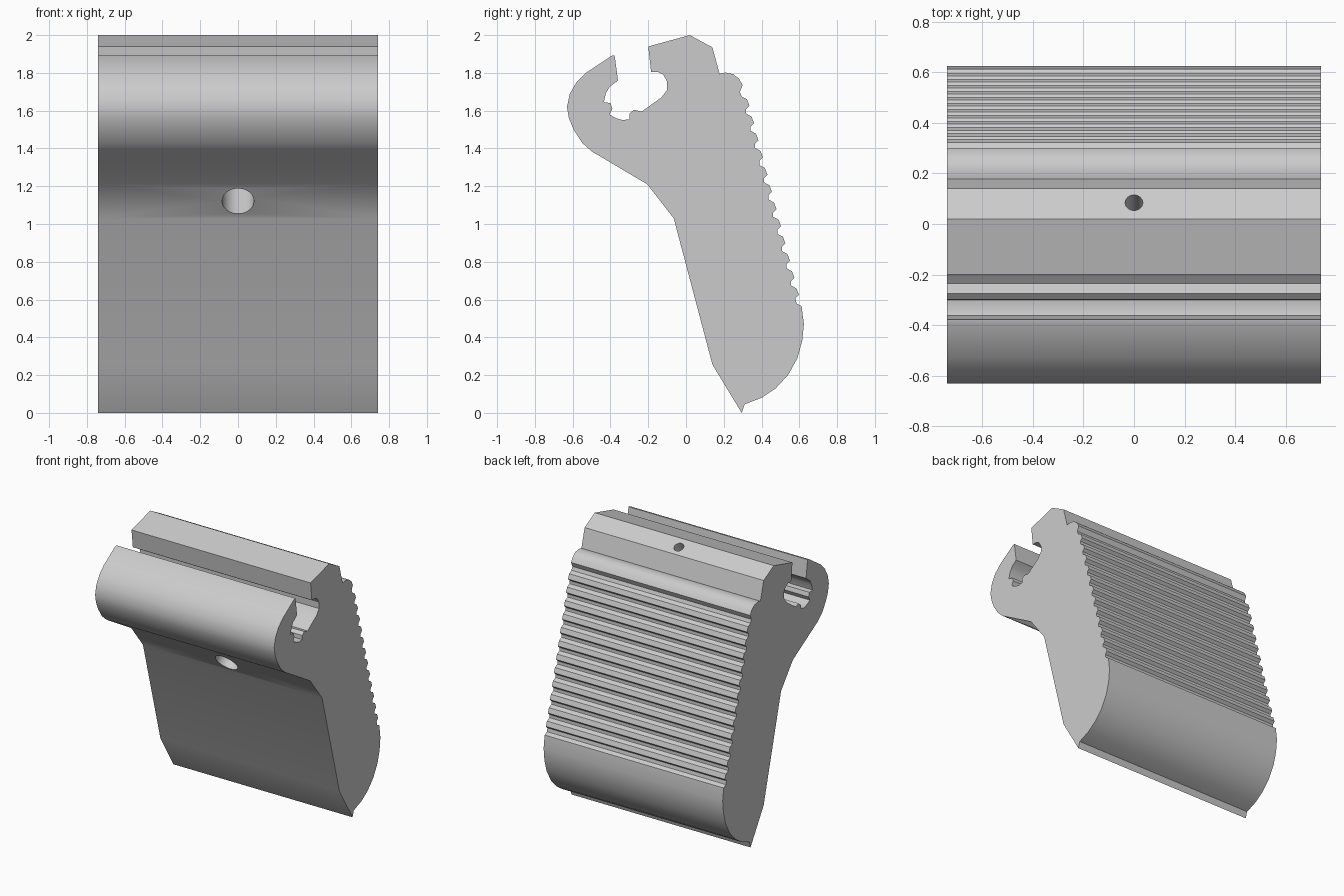
import bpy, bmesh
from mathutils import Vector

cube = bpy.data.objects.get("Cube")
if cube:
    bpy.data.objects.remove(cube, do_unlink=True)

HALF_WIDTH = 0.74

# Single grey material
grey = bpy.data.materials.new("plain grey")
grey.use_nodes = True
grey.diffuse_color = (0.6, 0.6, 0.6, 1)
grey.node_tree.nodes["Principled BSDF"].inputs["Base Color"].default_value = (0.6, 0.6, 0.6, 1)


def make_object(name, bm):
    bmesh.ops.recalc_face_normals(bm, faces=bm.faces)
    mesh = bpy.data.meshes.new(name)
    bm.to_mesh(mesh)
    bm.free()
    mesh.materials.append(grey)
    obj = bpy.data.objects.new(name, mesh)
    bpy.context.collection.objects.link(obj)
    return obj


def drill(name, centre, direction, radius, depth):
    """Cylindrical cutter entering at centre along direction."""
    d = Vector(direction).normalized()
    bm = bmesh.new()
    bmesh.ops.create_cone(bm, cap_ends=True, segments=24, radius1=radius,
                          radius2=radius, depth=depth + 0.1)
    obj = make_object(name, bm)
    obj.rotation_euler = d.to_track_quat('Z', 'Y').to_euler()
    obj.location = Vector(centre) + d * (depth - 0.1) / 2
    obj.hide_render = True
    obj.hide_set(True)
    return obj


# Front edge and rounded nose of the hook
front = [(.295, .0), (.14, .255), (-.065, 1.03), (-.205, 1.21), (-.5, 1.385),
         (-.55, 1.43), (-.595, 1.5), (-.62, 1.56), (-.63, 1.62), (-.615, 1.69),
         (-.58, 1.75), (-.53, 1.8), (-.395, 1.89), (-.378, 1.893)]
# Slot with its rounded socket
slot = [(-.36, 1.76), (-.405, 1.725), (-.425, 1.69), (-.435, 1.645),
        (-.4, 1.64), (-.39, 1.61), (-.405, 1.58), (-.37, 1.56), (-.335, 1.55),
        (-.3, 1.555), (-.298, 1.585), (-.275, 1.605), (-.235, 1.595),
        (-.13, 1.67), (-.1, 1.71), (-.1, 1.755), (-.12, 1.79), (-.15, 1.805),
        (-.185, 1.805)]
# Ridged crown and shoulder
crown = [(-.2, 1.94), (.02, 2), (.14, 1.935), (.178, 1.795), (.21, 1.802),
         (.25, 1.793), (.28, 1.77), (.3, 1.735), (.285, 1.7)]
# Grip ribs repeated down the back
ribs = []
for i in range(12):
    y, z = .328 + i * .0238, 1.66 - i * .091
    ribs += [(y - .033, z + .015), (y - .005, z), (y + .008, z - .035), (y - .01, z - .053)]
# Rounded heel
heel = [(.585, .58), (.612, .565), (.624, .47), (.615, .38), (.59, .29),
        (.54, .2), (.475, .13), (.4, .08), (.31, .045)]

bm = bmesh.new()
profile = [bm.verts.new((-HALF_WIDTH, y, z)) for y, z in front + slot + crown + ribs + heel]
side = bm.faces.new(profile)
result = bmesh.ops.extrude_face_region(bm, geom=[side])
moved = [v for v in result["geom"] if isinstance(v, bmesh.types.BMVert)]
bmesh.ops.translate(bm, verts=moved, vec=(HALF_WIDTH * 2, 0, 0))
body = make_object("ribbed_grip_body", bm)

# Blind holes in the front bevel and the crown
cutters = [drill("front_hole_cutter", (0, -.135, 1.122), (0, .78, .62), .085, .4),
           drill("top_hole_cutter", (0, .085, 1.967), (0, -.45, -.89), .035, .3)]
for cutter in cutters:
    mod = body.modifiers.new(cutter.name, 'BOOLEAN')
    mod.operation = 'DIFFERENCE'
    mod.solver = 'EXACT'
    mod.object = cutter

# Apply the cuts, then smooth the gentle curves
bpy.ops.object.select_all(action='DESELECT')
body.select_set(True)
bpy.context.view_layer.objects.active = body
for mod in list(body.modifiers):
    bpy.ops.object.modifier_apply(modifier=mod.name)
for cutter in cutters:
    bpy.data.objects.remove(cutter, do_unlink=True)
bpy.ops.object.shade_smooth_by_angle(angle=0.5)
